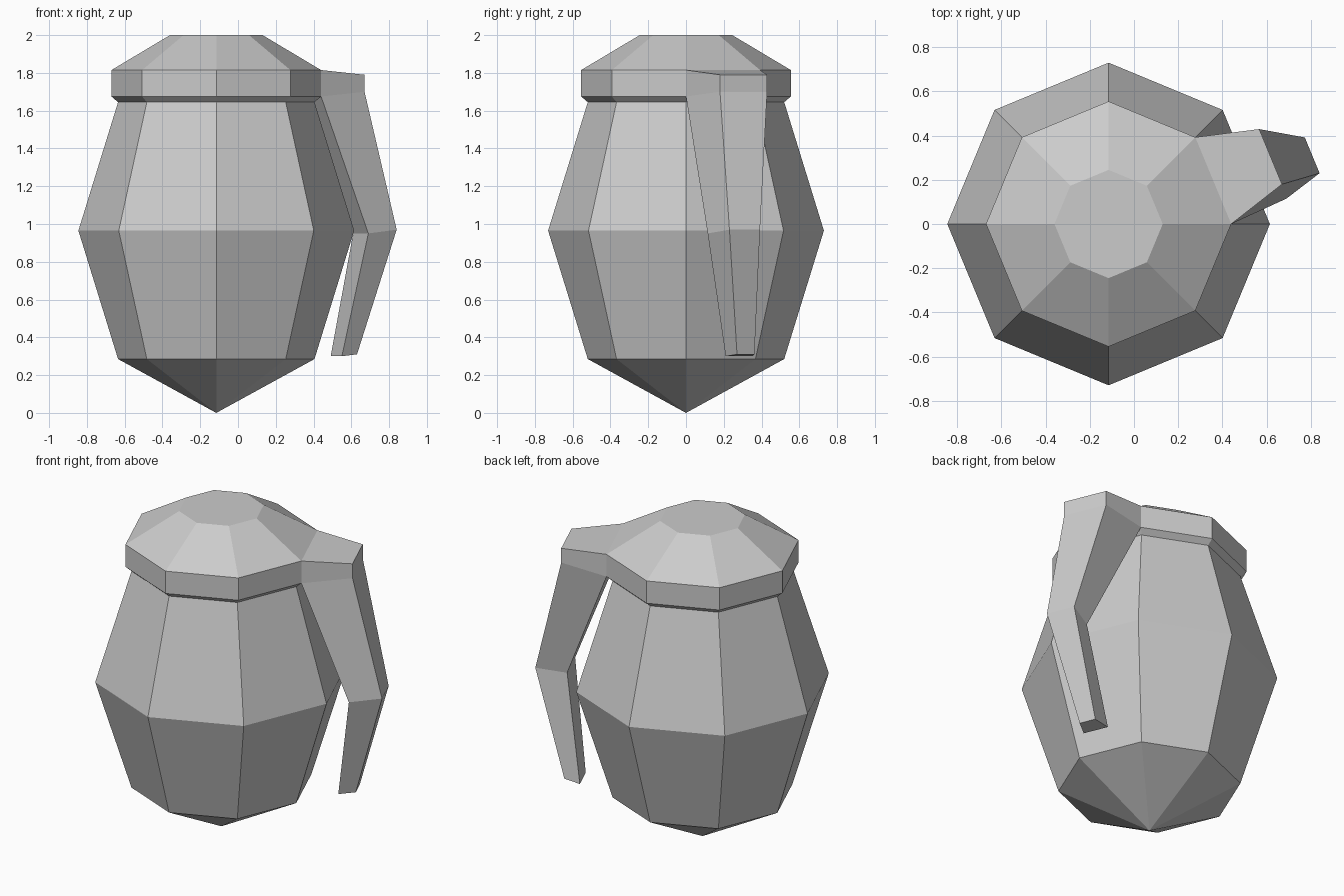
import bpy, bmesh, math
from mathutils import Vector

if "Cube" in bpy.data.objects:
    bpy.data.objects.remove(bpy.data.objects["Cube"])

AXIS_X = -0.115


def finish(bm, name):
    bmesh.ops.recalc_face_normals(bm, faces=bm.faces)
    mesh = bpy.data.meshes.new(name)
    bm.to_mesh(mesh)
    bm.free()
    obj = bpy.data.objects.new(name, mesh)
    bpy.context.collection.objects.link(obj)
    return obj


def skin(bm, rings):
    for a, b in zip(rings, rings[1:]):
        n = len(a)
        for i in range(n):
            j = (i + 1) % n
            bm.faces.new((a[i], a[j], b[j], b[i]))


def octagon(bm, r, z):
    angles = [math.radians(45 * i) for i in range(8)]
    return [bm.verts.new((AXIS_X + r * math.cos(a), r * math.sin(a), z)) for a in angles]


# Faceted body with a pointed base
bm = bmesh.new()
rings = [octagon(bm, r, z) for r, z in [(0.52, 0.285), (0.73, 0.965), (0.52, 1.645)]]
skin(bm, rings)
tip = bm.verts.new((AXIS_X, 0, 0))
for i in range(8):
    bm.faces.new((tip, rings[0][(i + 1) % 8], rings[0][i]))
finish(bm, "body")

# Cap with rim and sloped top
bm = bmesh.new()
profile = [(0.52, 1.645), (0.555, 1.675), (0.555, 1.815), (0.245, 2.0)]
rings = [octagon(bm, r, z) for r, z in profile]
skin(bm, rings)
bm.faces.new(rings[-1])
finish(bm, "cap")

# Lever: each section has an inner and outer near point (x, y, z) plus width
sections = [
    ((0.44, 0.00, 1.815), 0.425, (0.67, 0.18, 1.79), 0.27),
    ((0.44, 0.00, 1.675), 0.425, (0.67, 0.18, 1.70), 0.27),
    ((0.69, 0.115, 0.95), 0.21, (0.84, 0.23, 0.97), 0.175),
    ((0.55, 0.21, 0.30), 0.155, (0.63, 0.27, 0.31), 0.10),
]
across = Vector((-math.sin(math.pi / 8), math.cos(math.pi / 8), 0))
bm = bmesh.new()
rings = []
for inner, wi, outer, wo in sections:
    inner, outer = Vector(inner), Vector(outer)
    points = (inner, outer, outer + across * wo, inner + across * wi)
    rings.append([bm.verts.new(p) for p in points])
skin(bm, rings)
bm.faces.new(rings[0])
bm.faces.new(rings[-1])
lever = finish(bm, "lever")
